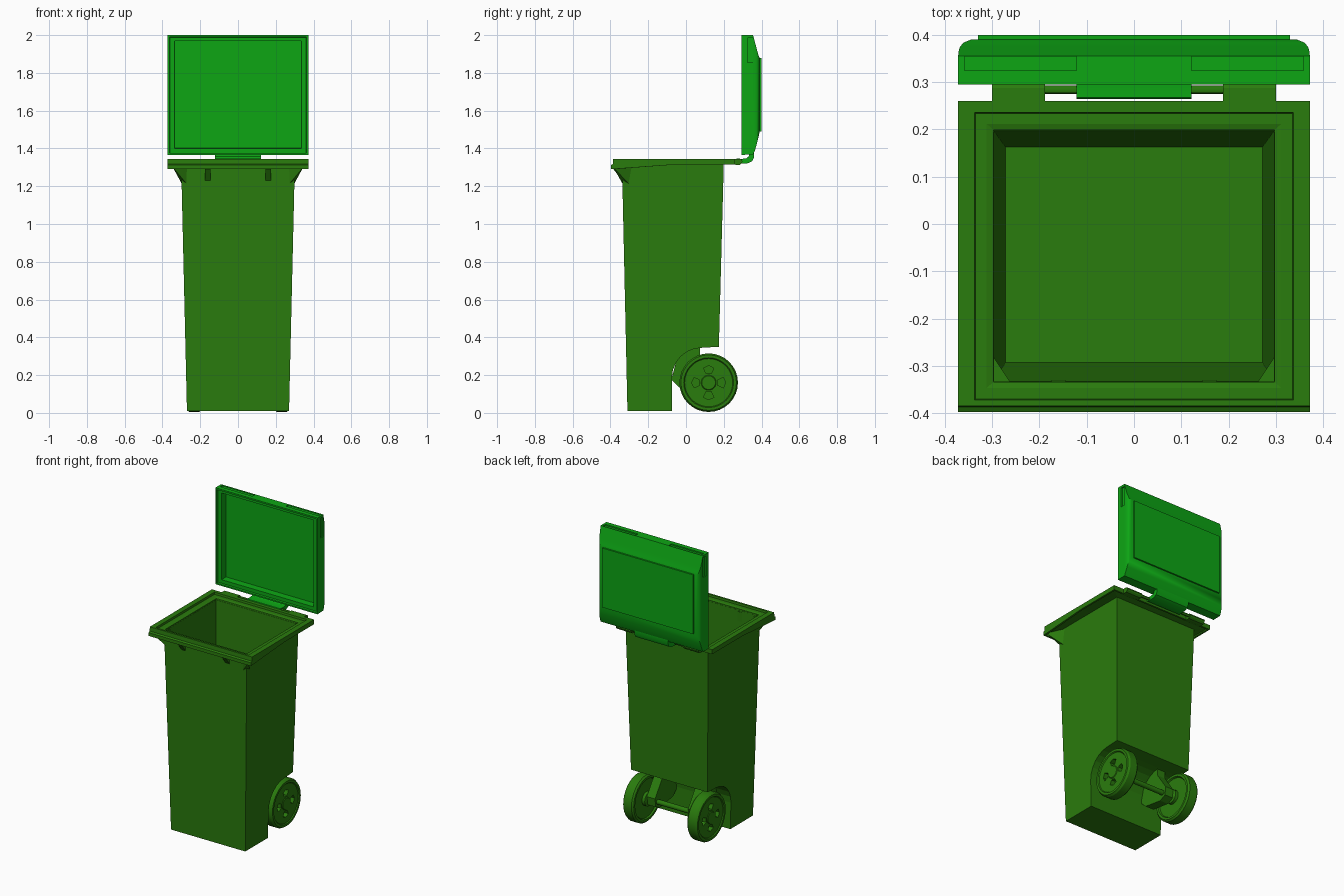
import bpy, bmesh, math

if "Cube" in bpy.data.objects:
    bpy.data.objects.remove(bpy.data.objects["Cube"])

def material(name, col):
    m = bpy.data.materials.new(name)
    m.diffuse_color = (*col, 1)
    m.use_nodes = True
    m.node_tree.nodes["Principled BSDF"].inputs["Base Color"].default_value = m.diffuse_color
    return m

BODY = material("dark_green", (0.023, 0.2, 0.004))
LID = material("bright_green", (0.004, 0.38, 0.007))

def finish(name, bm, mat, smooth=False):
    bmesh.ops.recalc_face_normals(bm, faces=bm.faces)
    me = bpy.data.meshes.new(name)
    bm.to_mesh(me)
    bm.free()
    ob = bpy.data.objects.new(name, me)
    bpy.context.collection.objects.link(ob)
    me.materials.append(mat)
    if smooth:
        bpy.ops.object.select_all(action='DESELECT')
        ob.select_set(True)
        bpy.context.view_layer.objects.active = ob
        bpy.ops.object.shade_smooth_by_angle(angle=math.radians(30))
    return ob

def loft(name, loops, mat, caps=True, closed=False, smooth=False):
    """Skin a series of equal-length point loops."""
    bm = bmesh.new()
    rings = [[bm.verts.new(p) for p in lp] for lp in loops]
    n = len(rings[0])
    pairs = list(zip(rings, rings[1:])) + ([(rings[-1], rings[0])] if closed else [])
    for a, b in pairs:
        for i in range(n):
            j = (i + 1) % n
            bm.faces.new((a[i], a[j], b[j], b[i]))
    if caps and not closed:
        bm.faces.new(rings[0])
        bm.faces.new(rings[-1])
    return finish(name, bm, mat, smooth)

def prism(name, yz, x0, x1, mat, smooth=False):
    return loft(name, [[(x, y, z) for y, z in yz] for x in (x0, x1)], mat, smooth=smooth)

def box(name, x0, x1, y0, y1, z0, z1, mat):
    return prism(name, [(y0, z0), (y1, z0), (y1, z1), (y0, z1)], x0, x1, mat)

def disc(r, x, n=32, cy=0.12, cz=0.16):
    return [(x, cy + r * math.cos(2 * math.pi * i / n), cz + r * math.sin(2 * math.pi * i / n))
            for i in range(n)]

def cut(ob, cutter):
    m = ob.modifiers.new("cut", 'BOOLEAN')
    m.object, m.operation, m.solver = cutter, 'DIFFERENCE', 'EXACT'
    cutter.hide_render = True
    cutter.hide_viewport = True

# Tapered tub: side profile with wheel arch, plus inner cavity skin
arch = [(0.085 + 0.16 * math.cos(math.radians(a)), 0.185 + 0.16 * math.sin(math.radians(a)))
        for a in range(180, 89, -15)]
profile = [(-0.31, 0.01), (-0.075, 0.01)] + arch + [(0.174, 0.35), (0.2, 1.32), (-0.339, 1.32)]
bm = bmesh.new()
sides = [[bm.verts.new((s * (0.27 + 0.0235 * z), y, z)) for y, z in profile] for s in (-1, 1)]
n = len(profile)
for sd in sides:
    bm.faces.new(sd)
for i in range(n):
    j = (i + 1) % n
    if i != n - 2:                       # the top stays open
        bm.faces.new((sides[0][i], sides[0][j], sides[1][j], sides[1][i]))
outer = [sides[0][-1], sides[1][-1], sides[1][-2], sides[0][-2]]
def quad(hx, y0, y1, z):
    return [bm.verts.new(p) for p in ((-hx, y0, z), (hx, y0, z), (hx, y1, z), (-hx, y1, z))]
top, floor = quad(0.296, -0.333, 0.196, 1.32), quad(0.272, -0.293, 0.163, 0.38)
for a, b in ((outer, top), (top, floor)):
    for i in range(4):
        j = (i + 1) % 4
        bm.faces.new((a[i], a[j], b[j], b[i]))
bm.faces.new(floor)
finish("tub", bm, BODY)

# Rim flange: (half width, front y, back y, front z, back z)
def rim_loop(hx, y0, y1, zf, zb):
    zm = zb
    return [(-hx, y0, zf), (hx, y0, zf), (hx, -0.05, zm), (hx, y1, zb), (-hx, y1, zb), (-hx, -0.05, zm)]
loft("rim", [rim_loop(*r) for r in (
    (0.297, -0.334, 0.197, 1.315, 1.315), (0.358, -0.385, 0.246, 1.31, 1.322),
    (0.360, -0.387, 0.248, 1.29, 1.315), (0.372, -0.398, 0.26, 1.29, 1.315),
    (0.372, -0.398, 0.26, 1.312, 1.325), (0.372, -0.387, 0.26, 1.318, 1.33),
    (0.372, -0.385, 0.26, 1.345, 1.345), (0.337, -0.372, 0.236, 1.345, 1.345),
    (0.335, -0.370, 0.234, 1.332, 1.332), (0.312, -0.347, 0.212, 1.332, 1.332),
    (0.297, -0.334, 0.199, 1.328, 1.328))], BODY, closed=True)

for s, side in ((-1, "left"), (1, "right")):
    # Gussets below the front rim
    prism("front_gusset_" + side, [(-0.33, 1.22), (-0.388, 1.295), (-0.388, 1.312), (-0.33, 1.312)],
          s * 0.145, s * 0.175, BODY)
    bm = bmesh.new()
    for x, y, z in ((0.27, -0.334, 1.21), (0.296, -0.30, 1.21), (0.262, -0.334, 1.312),
                    (0.298, -0.28, 1.312), (0.345, -0.385, 1.3), (0.345, -0.385, 1.312)):
        bm.verts.new((s * x, y, z))
    bmesh.ops.convex_hull(bm, input=bm.verts)
    finish("corner_gusset_" + side, bm, BODY)

    # Hinge lugs
    prism("hinge_lug_" + side, [(0.24, 1.345), (0.24, 1.318), (0.265, 1.313), (0.285, 1.313),
          (0.296, 1.322), (0.299, 1.331), (0.296, 1.34), (0.288, 1.345)],
          s * 0.188, s * 0.30, BODY)

    # Axle bracket
    prism("axle_bracket_" + side, [(-0.078, 0.175), (-0.035, 0.135), (0.10, 0.115), (0.145, 0.135),
          (0.15, 0.19), (0.075, 0.30), (0.075, 0.35), (0.02, 0.34), (-0.05, 0.28)],
          s * 0.12, s * 0.18, BODY)

    # Wheel with rounded tread, dished face and four recesses
    wheel = loft("wheel_" + side, [disc(r, s * x) for r, x in (
        (0.03, 0.178), (0.045, 0.185), (0.045, 0.205), (0.125, 0.205), (0.13, 0.195), (0.145, 0.195),
        (0.155, 0.205), (0.155, 0.257), (0.147, 0.27), (0.132, 0.27), (0.127, 0.264),
        (0.04, 0.264), (0.036, 0.268))], BODY, smooth=True)
    bm = bmesh.new()
    for k in range(4):
        a0 = k * math.pi / 2
        rings = []
        for x in (0.235, 0.29):
            rings.append([bm.verts.new((s * x, 0.12 + r * math.cos(a0 + a), 0.16 + r * math.sin(a0 + a)))
                          for r, a in ((0.05, -0.28), (0.082, -0.34), (0.09, 0), (0.082, 0.34), (0.05, 0.28))])
        for i in range(5):
            j = (i + 1) % 5
            bm.faces.new((rings[0][i], rings[0][j], rings[1][j], rings[1][i]))
        bm.faces.new(rings[0])
        bm.faces.new(rings[1])
    cut(wheel, finish("wheel_cutter_" + side, bm, BODY))

# Axle and hinge rod
loft("axle", [disc(0.016, x, 16) for x in (-0.2, 0.2)], BODY, smooth=True)
loft("hinge_rod", [disc(0.009, x, 12, 0.284, 1.332) for x in (-0.2, 0.2)], BODY, smooth=True)

# Open lid: hollow shell lofted from inner panel round to the back
def lid_loop(y, hx, z0, z1):
    return [(-hx, y, z0), (hx, y, z0), (hx, y, z1), (-hx, y, z1)]
lid = loft("lid", [lid_loop(*r) for r in (
    (0.352, 0.333, 1.402, 1.968), (0.308, 0.335, 1.40, 1.97), (0.308, 0.36, 1.377, 1.988),
    (0.295, 0.362, 1.375, 1.99), (0.295, 0.372, 1.366, 2.0), (0.355, 0.372, 1.368, 2.0),
    (0.365, 0.371, 1.39, 1.963), (0.375, 0.368, 1.425, 1.925), (0.384, 0.36, 1.46, 1.893),
    (0.39, 0.345, 1.49, 1.88))], LID, smooth=True)

# Grip grooves wrapping the lid's free corners
for s, side in ((-1, "left"), (1, "right")):
    cut(lid, box("grip_cutter_top_" + side, s * 0.122, s * 0.358, 0.325, 0.3545, 1.992, 2.02, LID))
    cut(lid, box("grip_cutter_side_" + side, s * 0.364, s * 0.40, 0.325, 0.3545, 1.855, 1.985, LID))

# Raised back panel and hinge tab
box("lid_panel", -0.33, 0.33, 0.38, 0.40, 1.49, 1.88, LID)
prism("lid_hinge_tab", [(0.268, 1.346), (0.264, 1.335), (0.268, 1.323), (0.28, 1.318), (0.33, 1.322),
      (0.35, 1.333), (0.36, 1.352), (0.36, 1.385), (0.335, 1.385), (0.332, 1.358), (0.32, 1.348),
      (0.30, 1.345)], -0.122, 0.122, LID, smooth=True)
